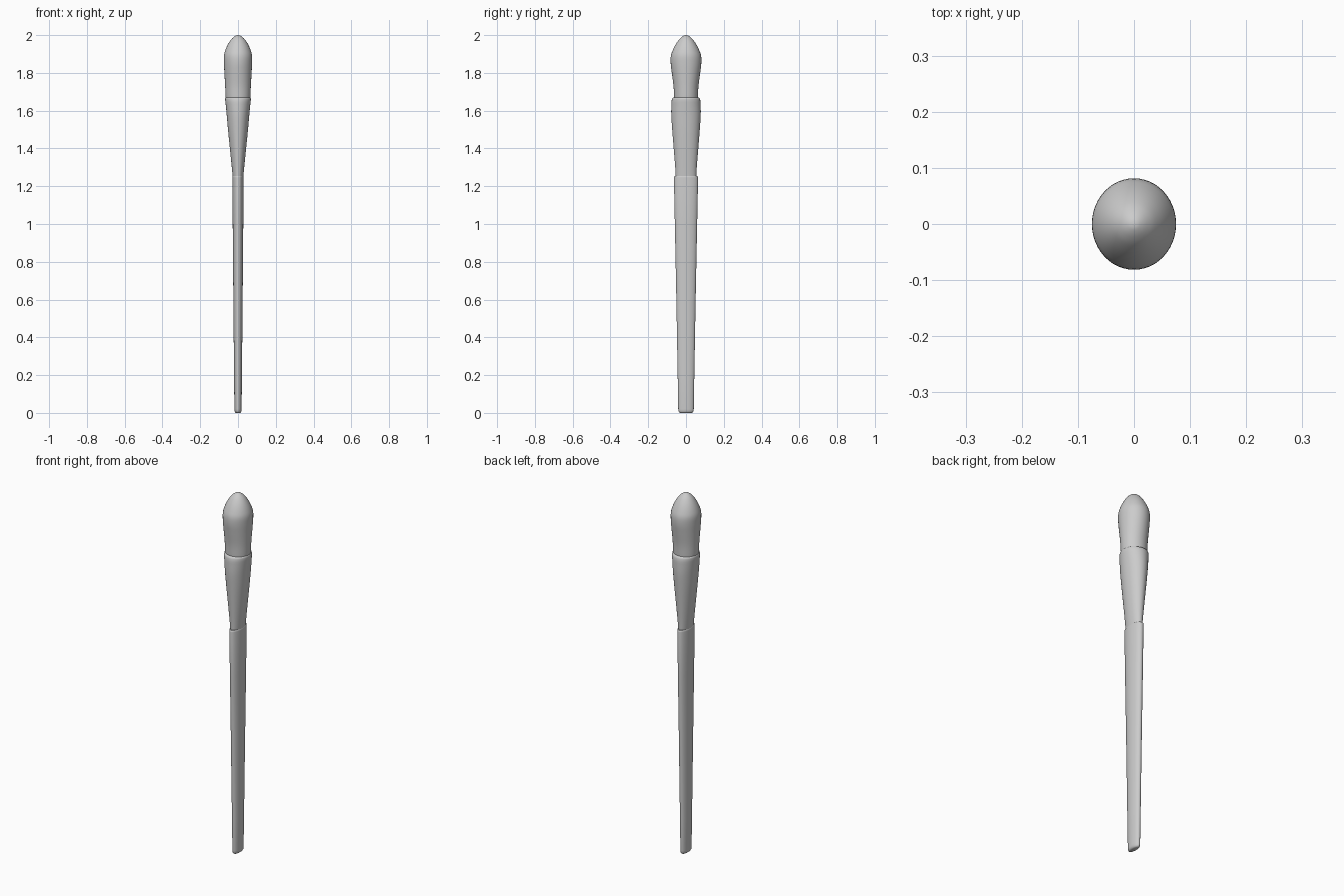
import bpy, bmesh, math

if "Cube" in bpy.data.objects:
    bpy.data.objects.remove(bpy.data.objects["Cube"])

SIDES = 48


def smooth_rows(rows, steps):
    """Catmull-Rom resampling of (z, half_x, half_y) rows."""
    out = []
    for i in range(len(rows) - 1):
        p0, p1 = rows[max(i - 1, 0)], rows[i]
        p2, p3 = rows[i + 1], rows[min(i + 2, len(rows) - 1)]
        for s in range(steps):
            t = s / steps
            out.append(tuple(
                0.5 * (2 * b + (c - a) * t + (2 * a - 5 * b + 4 * c - d) * t ** 2
                       + (3 * b - a - 3 * c + d) * t ** 3)
                for a, b, c, d in zip(p0, p1, p2, p3)))
    return out + [rows[-1]]


def loft(name, rows):
    """Capped skin through elliptical sections."""
    bm = bmesh.new()
    rings = []
    for z, rx, ry in rows:
        rings.append([bm.verts.new((rx * math.cos(a), ry * math.sin(a), z))
                      for a in (2 * math.pi * k / SIDES for k in range(SIDES))])
    for lo, hi in zip(rings, rings[1:]):
        for k in range(SIDES):
            n = (k + 1) % SIDES
            bm.faces.new((lo[k], lo[n], hi[n], hi[k]))
    bm.faces.new(rings[0][::-1])
    bm.faces.new(rings[-1])
    me = bpy.data.meshes.new(name)
    bm.to_mesh(me)
    bm.free()
    ob = bpy.data.objects.new(name, me)
    bpy.context.collection.objects.link(ob)
    bpy.ops.object.select_all(action='DESELECT')
    bpy.context.view_layer.objects.active = ob
    ob.select_set(True)
    bpy.ops.object.shade_smooth_by_angle(angle=math.radians(40))
    return ob


# Flattened tapering handle with rounded foot and small top shoulder
loft("handle", [
    (0.0, 0.011, 0.031), (0.003, 0.015, 0.036), (0.009, 0.018, 0.040),
    (0.02, 0.019, 0.041), (0.2, 0.021, 0.044), (0.6, 0.0245, 0.051),
    (1.0, 0.028, 0.059), (1.246, 0.0295, 0.064),
    (1.252, 0.029, 0.063), (1.255, 0.027, 0.060)])

# Ferrule: flat where it meets the handle, nearly round at the rolled lip
ferrule = smooth_rows([
    (1.24, 0.027, 0.054), (1.30, 0.033, 0.057), (1.40, 0.043, 0.065),
    (1.50, 0.053, 0.073), (1.58, 0.060, 0.078), (1.645, 0.0665, 0.077)], 4)
loft("ferrule", ferrule + [(1.66, 0.068, 0.075), (1.667, 0.067, 0.072),
                           (1.67, 0.064, 0.067)])

# Bristle head swelling to a blunt pointed dome
loft("bristles", smooth_rows([
    (1.62, 0.060, 0.060), (1.67, 0.065, 0.063), (1.73, 0.068, 0.066),
    (1.80, 0.072, 0.075), (1.85, 0.0745, 0.081), (1.89, 0.0745, 0.080),
    (1.92, 0.067, 0.070), (1.95, 0.054, 0.055), (1.975, 0.038, 0.038),
    (1.99, 0.023, 0.023), (1.998, 0.010, 0.010), (2.0, 0.001, 0.001)], 4))
